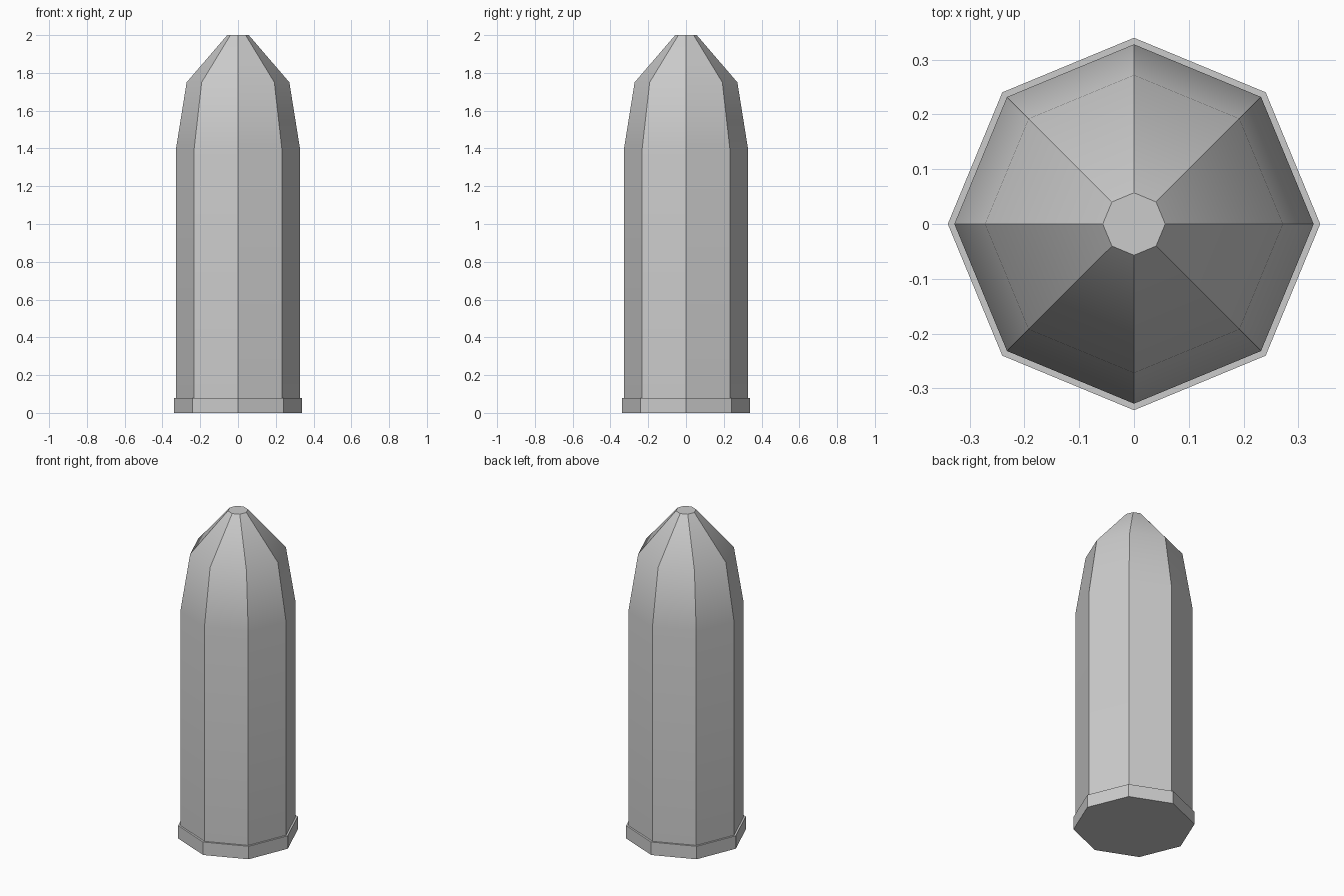
import bpy, bmesh
from math import cos, sin, pi, radians

if "Cube" in bpy.data.objects:
    bpy.data.objects.remove(bpy.data.objects["Cube"])

SIDES = 8


def lathe(name, profile, cap_bottom=False, cap_top=False):
    """Turn a (radius, height) profile into an eight-sided shell."""
    bm = bmesh.new()
    rings = [[bm.verts.new((r * cos(2 * pi * i / SIDES), r * sin(2 * pi * i / SIDES), z))
              for i in range(SIDES)] for r, z in profile]
    for low, high in zip(rings, rings[1:]):
        for i in range(SIDES):
            j = (i + 1) % SIDES
            bm.faces.new((low[i], low[j], high[j], high[i]))
    if cap_bottom:
        bm.faces.new(rings[0][::-1])
    if cap_top:
        bm.faces.new(rings[-1])
    mesh = bpy.data.meshes.new(name)
    bm.to_mesh(mesh)
    bm.free()
    obj = bpy.data.objects.new(name, mesh)
    bpy.context.collection.objects.link(obj)
    # Smooth along the length, sharp between the eight sides
    bpy.ops.object.select_all(action='DESELECT')
    obj.select_set(True)
    bpy.context.view_layer.objects.active = obj
    bpy.ops.object.shade_smooth_by_angle(angle=radians(32.5))
    return obj


# Base rim: closed underneath, with a narrow ledge meeting the body
lathe("base_rim", [(0.34, 0), (0.34, 0.08), (0.328, 0.08)], cap_bottom=True)

# Straight body with the tapered nose and flat tip
lathe("body", [(0.328, 0.08), (0.328, 1.4), (0.272, 1.75), (0.057, 2.0)], cap_top=True)
